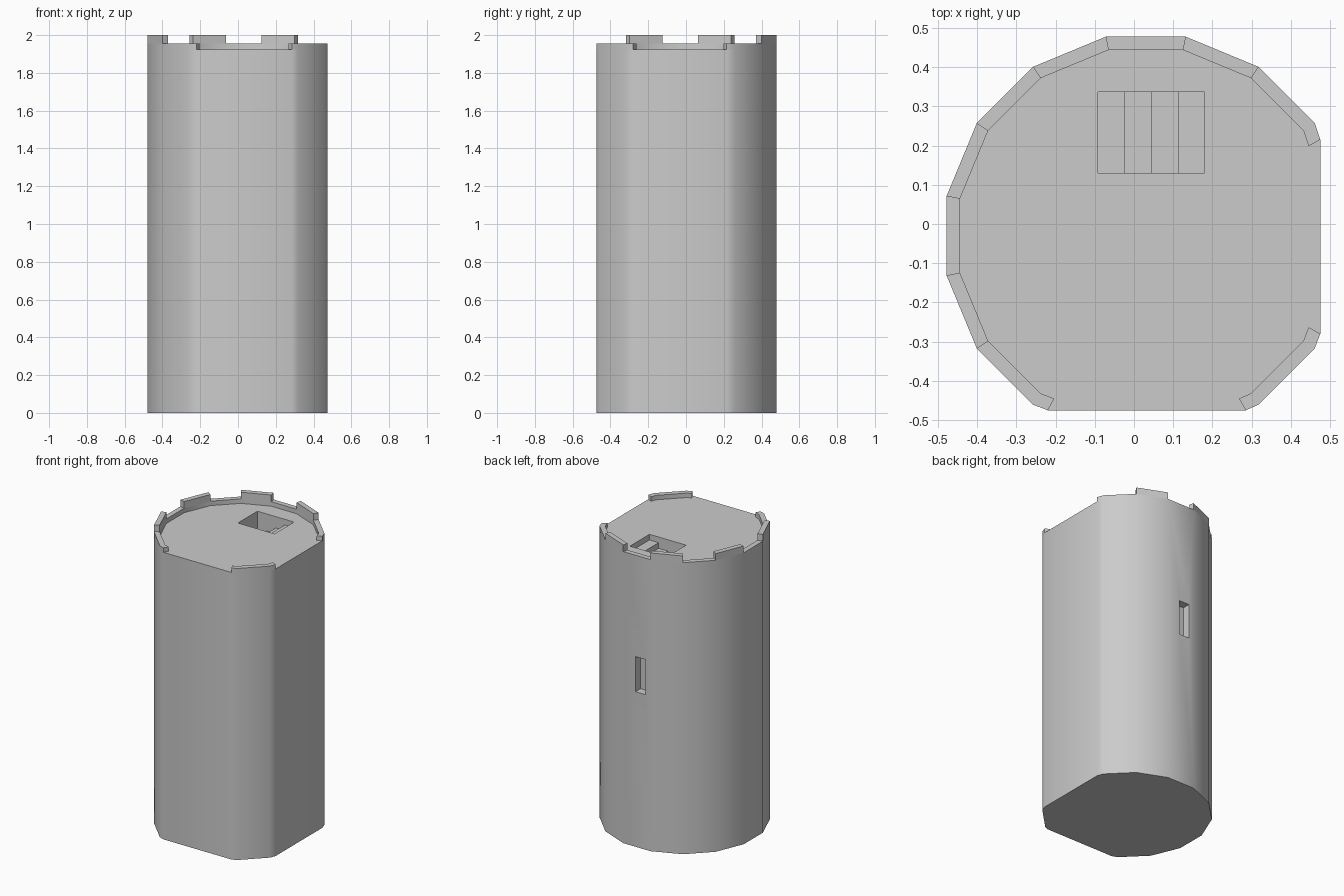
import bpy
import bmesh
from math import cos, sin, radians

old = bpy.data.objects.get("Cube")
if old:
    bpy.data.objects.remove(old, do_unlink=True)

stone = bpy.data.materials.new("grey stone")
stone.use_nodes = True
GREY = (0.6, 0.6, 0.6, 1)
stone.diffuse_color = GREY
stone.node_tree.nodes["Principled BSDF"].inputs["Base Color"].default_value = GREY

CX, CY, RADIUS = 0.03, -0.03, 0.518   # axis of the sixteen-sided tower
FLOOR, LOW, TOP = 1.925, 1.955, 2.0   # roof floor, low wall, merlon tops
INNER = 0.933                         # inner wall face, as a share of the radius


def corner(k):
    a = radians(11.25 + 22.5 * k)
    return CX + RADIUS * cos(a), CY + RADIUS * sin(a)


def inward(p):
    return CX + (p[0] - CX) * INNER, CY + (p[1] - CY) * INNER


def finish(name, bm):
    bmesh.ops.recalc_face_normals(bm, faces=bm.faces)
    mesh = bpy.data.meshes.new(name)
    bm.to_mesh(mesh)
    bm.free()
    mesh.materials.append(stone)
    obj = bpy.data.objects.new(name, mesh)
    bpy.context.collection.objects.link(obj)
    return obj


def prism(name, points, offset):
    """Extrude a closed 3D outline along an offset."""
    bm = bmesh.new()
    face = bm.faces.new([bm.verts.new(p) for p in points])
    grown = bmesh.ops.extrude_face_region(bm, geom=[face], use_keep_orig=True)
    verts = [g for g in grown["geom"] if isinstance(g, bmesh.types.BMVert)]
    bmesh.ops.translate(bm, verts=verts, vec=offset)
    return finish(name, bm)


def sweep_wall(bm, path, z0, z1):
    """Add a wall that follows the outer edge given by path."""
    rings = []
    for p in path:
        q = inward(p)
        section = [(*p, z0), (*p, z1), (*q, z1), (*q, z0)]
        rings.append([bm.verts.new(c) for c in section])
    for a, b in zip(rings, rings[1:]):
        for i in range(4):
            j = (i + 1) % 4
            bm.faces.new((a[i], a[j], b[j], b[i]))
    bm.faces.new(rings[0])
    bm.faces.new(rings[-1][::-1])


def select_only(obj):
    bpy.ops.object.select_all(action="DESELECT")
    obj.select_set(True)
    bpy.context.view_layer.objects.active = obj


def cut(target, cutter):
    cutter.hide_render = True
    mod = target.modifiers.new("cut", "BOOLEAN")
    mod.operation = "DIFFERENCE"
    mod.solver = "EXACT"
    mod.object = cutter
    select_only(target)
    bpy.ops.object.modifier_apply(modifier=mod.name)
    bpy.data.objects.remove(cutter, do_unlink=True)


# Outline: round on the back and left, cut flat on the front and one side
round_run = [(0.475, 0.215)] + [corner(k) for k in range(1, 11)] + [(-0.22, -0.475)]
corner_run = [(0.285, -0.475), corner(13), corner(14), (0.475, -0.28)]

# Tower body
body = prism("tower_body", [(x, y, 0) for x, y in round_run + corner_run], (0, 0, FLOOR))

# Stairwell sunk in the roof, with steps going down towards -x
X0, X1, STEPS, RISE = -0.092, 0.18, 4, 0.038
tread = (X1 - X0) / STEPS
profile = [(X0, TOP), (X1, TOP)]
for i in range(STEPS):
    z = FLOOR - RISE * (i + 1)
    profile += [(X1 - tread * i, z), (X1 - tread * (i + 1), z)]
cut(body, prism("stair_cutter", [(x, 0.13, z) for x, z in profile], (0, 0.207, 0)))

# Slit window in the back wall
slit = [(-0.035, 0.425, 1.04), (0.04, 0.425, 1.04), (0.04, 0.425, 1.275), (-0.035, 0.425, 1.275)]
cut(body, prism("window_cutter", slit, (0, 0.15, 0)))

# Low parapet in two runs, open along the flat sides
bm = bmesh.new()
for run in (round_run, corner_run):
    sweep_wall(bm, run, FLOOR, LOW)
parapet = finish("parapet", bm)

# Merlons on every second side
bm = bmesh.new()
for k in (2, 4, 6, 8):
    sweep_wall(bm, [corner(k), corner(k + 1)], LOW, TOP)
merlons = finish("merlons", bm)

for obj in (body, parapet, merlons):
    select_only(obj)
    bpy.ops.object.shade_smooth_by_angle(angle=radians(30))
